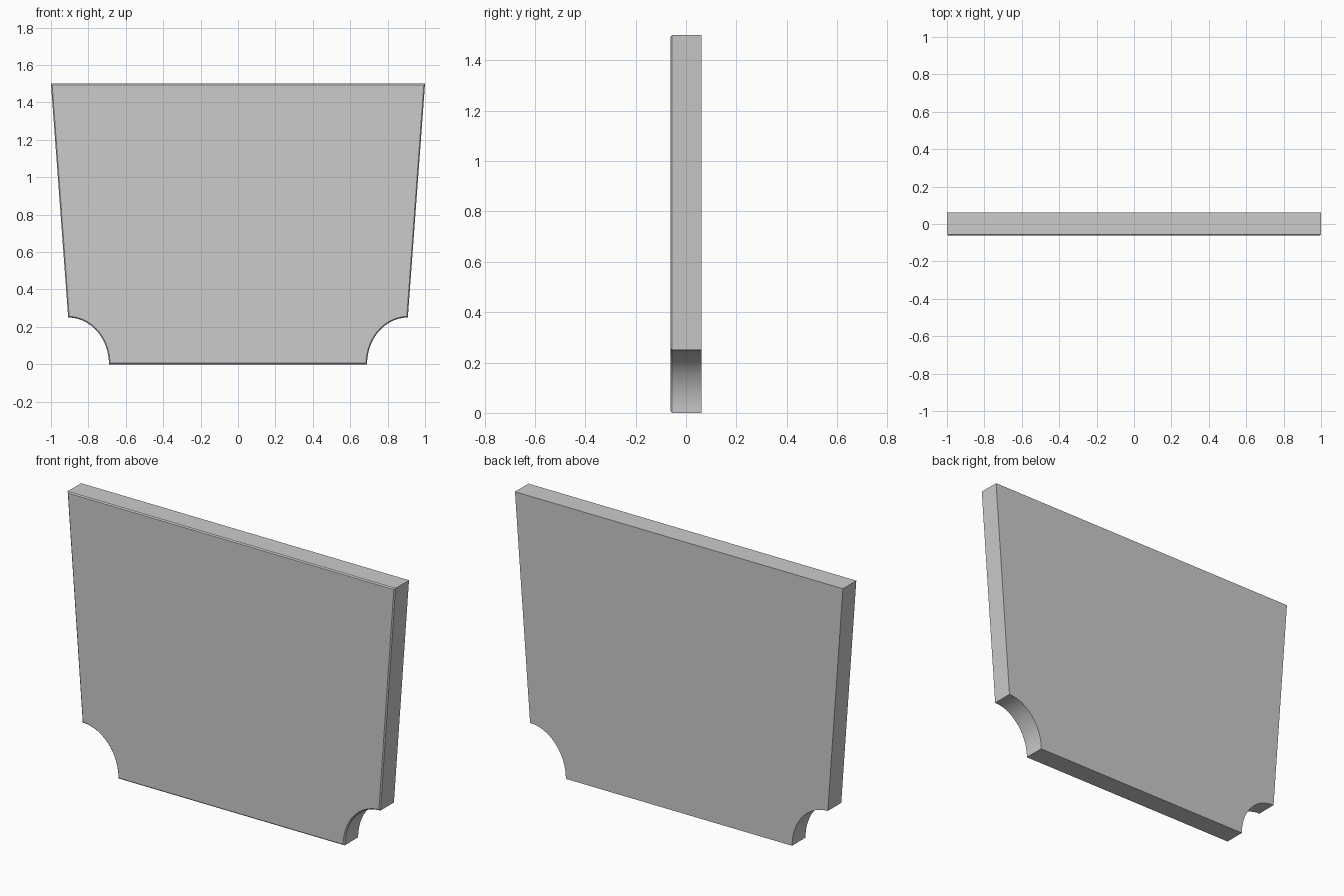
import bpy, bmesh, math

if "Cube" in bpy.data.objects:
    bpy.data.objects.remove(bpy.data.objects["Cube"])

HALF_T = 0.0615   # half thickness
H = 1.5           # height
CHAMFER = 0.006   # fine chamfer around the front face
SEG = 24          # segments per corner notch

# Right half of the outline: bottom, concave notch, tapered side
right = []
for i in range(SEG + 1):
    a = math.pi / 2 * i / SEG
    right.append((0.908 - 0.218 * math.cos(a), 0.25 * math.sin(a)))
right.append((1.0, H))
outline = right + [(-x, z) for x, z in reversed(right)]

# Extrude the outline from front to back
bm = bmesh.new()
front = bm.faces.new([bm.verts.new((x, -HALF_T, z)) for x, z in outline])
ext = bmesh.ops.extrude_face_region(bm, geom=[front], use_keep_orig=True)
back = [v for v in ext["geom"] if isinstance(v, bmesh.types.BMVert)]
bmesh.ops.translate(bm, verts=back, vec=(0, 2 * HALF_T, 0))
bmesh.ops.recalc_face_normals(bm, faces=bm.faces)

# Fine chamfer on the front rim
rim = [e for e in bm.edges if all(v.co.y < 0 for v in e.verts)]
bmesh.ops.bevel(bm, geom=rim, offset=CHAMFER, segments=1, affect='EDGES')
bmesh.ops.recalc_face_normals(bm, faces=bm.faces)

mesh = bpy.data.meshes.new("notched_panel")
bm.to_mesh(mesh)
bm.free()
panel = bpy.data.objects.new("notched_panel", mesh)
bpy.context.collection.objects.link(panel)
bpy.context.view_layer.objects.active = panel
panel.select_set(True)
bpy.ops.object.shade_smooth_by_angle(angle=math.radians(30))
